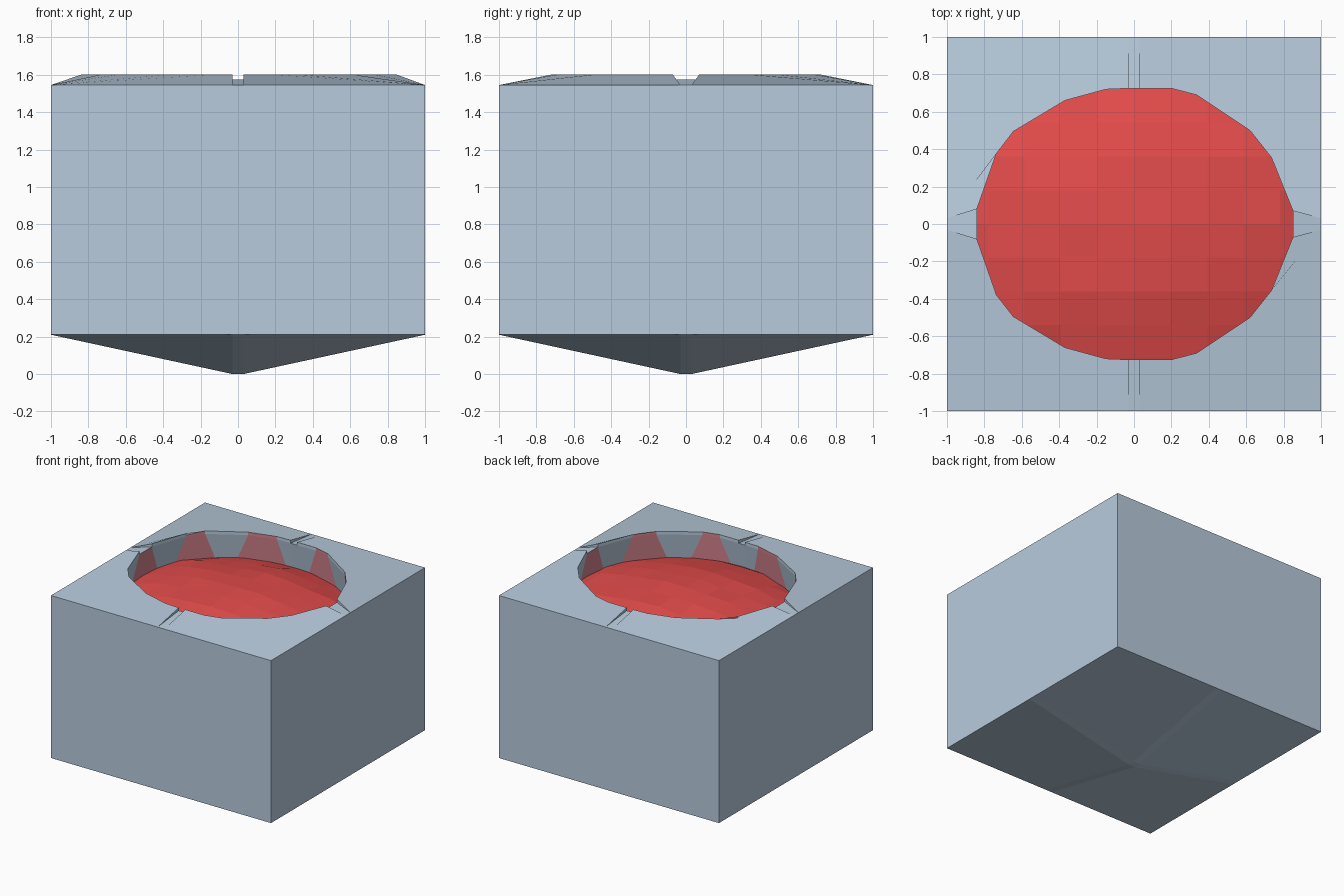
import bpy, bmesh, random
from mathutils import Vector

cube = bpy.data.objects.get("Cube")
if cube:
    bpy.data.objects.remove(cube, do_unlink=True)


def material(name, rgb):
    m = bpy.data.materials.new(name)
    m.use_nodes = True
    m.diffuse_color = (*rgb, 1)
    m.node_tree.nodes["Principled BSDF"].inputs["Base Color"].default_value = (*rgb, 1)
    return m


GREY = material("pale_blue_grey", (0.48, 0.60, 0.72))
PINK = material("dusty_pink", (0.63, 0.22, 0.26))
RED = material("bright_red", (0.77, 0.072, 0.07))


def make_object(name, bm, mats):
    bmesh.ops.remove_doubles(bm, verts=bm.verts, dist=0.0005)
    bmesh.ops.recalc_face_normals(bm, faces=bm.faces)
    mesh = bpy.data.meshes.new(name)
    bm.to_mesh(mesh)
    bm.free()
    for m in mats:
        mesh.materials.append(m)
    ob = bpy.data.objects.new(name, mesh)
    bpy.context.collection.objects.link(ob)
    return ob


# Heights and the half width of the notches
SKIRT, EDGE, GROOVE, RIM, FLOOR = 0.21, 1.545, 1.575, 1.60, 1.28
N = 0.03

# Quarter outlines of the opening, from the side notch to the front/back notch
RIGHT_SIDE = [(0.85, 0.07), (0.735, 0.355), (0.62, 0.5), (0.335, 0.69), (0.2, 0.725), (N, 0.725)]
LEFT_SIDE = [(-0.84, 0.08), (-0.735, 0.38), (-0.645, 0.495), (-0.37, 0.66), (-0.15, 0.72), (-N, 0.725)]

bm = bmesh.new()


def face(points, mat=0):
    f = bm.faces.new([bm.verts.new(p) for p in points])
    f.material_index = mat


def at(points, z):
    return [(x, y, z) for x, y in points]


def lower_ring(chain):
    """Widen the short edges and narrow the long ones toward the cavity floor."""
    p = [Vector(c) for c in chain]
    out = []
    for i, v in enumerate(p):
        if i < 4:
            v = v.lerp((p[i] + p[i ^ 1]) / 2, 0.7)
        elif i == 4:
            v = v.lerp(p[5], 0.7)
        out.append((v.x * 1.06, v.y * 1.06))
    return out


def wall(a, b, low_a, low_b, mat):
    face([(*a, GROOVE), (*b, GROOVE), (*low_b, FLOOR), (*low_a, FLOOR)], mat)


# Corner quarters: top plate, cavity wall, notch cheeks and underside
chains = {}
for sx, base in ((1, RIGHT_SIDE), (-1, LEFT_SIDE)):
    for sy in (1, -1):
        chain = [(x, y * sy) for x, y in base]
        low = lower_ring(chain)
        chains[sx, sy] = chain, low
        outer = [(sx * N, sy), (sx, sy), (sx, sy * N)]
        face(at(chain, RIM) + at(outer, EDGE))
        for i in range(5):
            a, b = chain[i], chain[i + 1]
            mat = i % 2
            face([(*a, RIM), (*b, RIM), (*b, GROOVE), (*a, GROOVE)], mat)
            wall(a, b, low[i], low[i + 1], mat)
        for inner, end in ((chain[0], outer[2]), (chain[-1], outer[0])):
            face([(*inner, RIM), (*inner, GROOVE), (*end, EDGE)])
        face(at(outer, SKIRT) + [(sx * N, sy * N, 0)])

# Four notches, the wall below each, and the matching strips underneath
for s in (1, -1):
    for ends, i, mat, swap in (([(s, 1), (s, -1)], 0, 1, False),
                               ([(1, s), (-1, s)], -1, 0, True)):
        (ca, la), (cb, lb) = (chains[e] for e in ends)
        wall(ca[i], cb[i], la[i], lb[i], mat)
        strip = [(s, N), (s, -N)]
        mid = [(s * N, N), (s * N, -N)]
        square = [(s, 1), (s, N), (s, -N), (s, -1)]
        if swap:
            strip, mid, square = ([(y, x) for x, y in q] for q in (strip, mid, square))
        face(at([ca[i], cb[i]], GROOVE) + at(strip[::-1], EDGE))
        face(at(strip, SKIRT) + at(mid[::-1], 0))
        # Outer side of the block
        face(at(square, EDGE) + at(square[::-1], SKIRT))

# Tip of the underside and cavity floor
face(at([(N, N), (-N, N), (-N, -N), (N, -N)], 0))
ring = (chains[1, 1][1] + chains[-1, 1][1][::-1]
        + chains[-1, -1][1] + chains[1, -1][1][::-1])
face(at(ring, FLOOR))
make_object("block", bm, [GREY, PINK])

# Shallow faceted dome filling the cavity
random.seed(4)
bm = bmesh.new()
bmesh.ops.create_grid(bm, x_segments=10, y_segments=10, size=1)
for v in bm.verts:
    v.co.x *= 0.975
    v.co.y *= 0.9
    r2 = (v.co.x / 0.85) ** 2 + (v.co.y / 0.73) ** 2
    v.co.z = 1.5 - 0.12 * r2 + random.uniform(-0.01, 0.01)
make_object("red_dome", bm, [RED])
